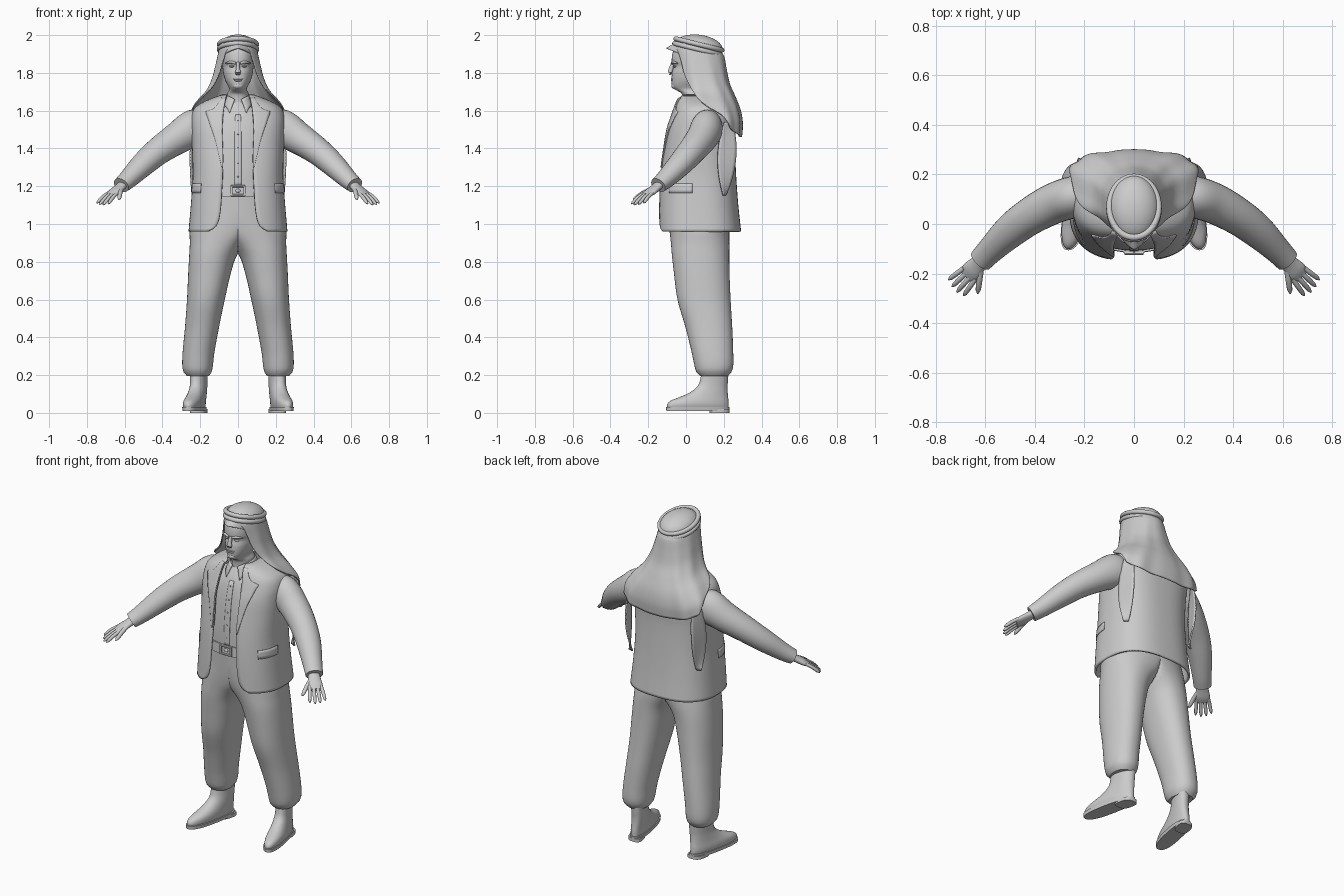
import bpy, bmesh
from math import sin, cos, pi, radians, asin
from mathutils import Vector

cube = bpy.data.objects.get("Cube")
if cube:
    bpy.data.objects.remove(cube, do_unlink=True)

CLAY = (0.6, 0.6, 0.6, 1)
clay = bpy.data.materials.new("clay grey")
clay.use_nodes = True
clay.diffuse_color = CLAY
clay.node_tree.nodes["Principled BSDF"].inputs["Base Color"].default_value = CLAY


def at(rows, k):
    """Smoothly interpolate rows whose first column is the key."""
    k = min(max(k, rows[0][0]), rows[-1][0])
    i = 0
    while i < len(rows) - 2 and k > rows[i + 1][0]:
        i += 1
    a, b = rows[i], rows[i + 1]
    before, after = rows[max(i - 1, 0)], rows[min(i + 2, len(rows) - 1)]
    h = b[0] - a[0]
    t = (k - a[0]) / h
    out = [k]
    for c in range(1, len(a)):
        m0 = (b[c] - before[c]) / (b[0] - before[0]) * h
        m1 = (after[c] - a[c]) / (after[0] - a[0]) * h
        d = b[c] - a[c]
        out.append(a[c] + t * (m0 + t * (3 * d - 2 * m0 - m1 + t * (m0 + m1 - 2 * d))))
    return out


def surface(name, f, nu, nv, closed=True, thick=0, pair=False, sharp=40):
    """Grid surface f(u, v); closed ones wrap in u and get end caps; pairs are mirrored."""
    for label, sx in (("left_", 1), ("right_", -1)) if pair else (("", 1),):
        bm = bmesh.new()
        cols = nu if closed else nu + 1
        grid = []
        for j in range(nv + 1):
            pts = [f(i / nu, j / nv) for i in range(cols)]
            grid.append([bm.verts.new((sx * p[0], p[1], p[2])) for p in pts])
        for r, s in zip(grid, grid[1:]):
            for i in range(nu):
                k = (i + 1) % cols
                bm.faces.new((r[i], r[k], s[k], s[i]))
        if closed:
            bm.faces.new(grid[0])
            bm.faces.new(grid[-1])
        bmesh.ops.recalc_face_normals(bm, faces=bm.faces)
        me = bpy.data.meshes.new(label + name)
        bm.to_mesh(me)
        bm.free()
        me.shade_smooth()
        me.set_sharp_from_angle(angle=radians(sharp))
        me.materials.append(clay)
        ob = bpy.data.objects.new(label + name, me)
        bpy.context.collection.objects.link(ob)
        if thick:
            mod = ob.modifiers.new("thickness", "SOLIDIFY")
            mod.thickness = thick


def bend(value, n):
    return (1 if value > 0 else -1) * abs(value) ** (2 / n)


def section(row, a, n=2, off=0):
    """Point on an upright ring (z, cx, rx, y front, y back); angle 0 is the front."""
    z, cx, rx, y0, y1 = row
    return (cx + (rx + off) * bend(sin(a), n),
            (y0 + y1) / 2 - ((y1 - y0) / 2 + off) * bend(cos(a), n), z)


def loft(name, rows, n=2, nv=24, nu=40, shear=0, pair=False):
    """Stack of rings; paired lofts meet flat at the middle plane."""
    lo, hi = rows[0][0], rows[-1][0]

    def f(u, v):
        x, y, z = section(at(rows, lo + (hi - lo) * v), 2 * pi * u, n)
        x += shear * y
        return max(x, 0) if pair else x, y, z
    surface(name, f, nu, nv, pair=pair)


def tube(name, rows, nv=16, nu=20, **kw):
    """Tube along rows (key, x, y, z, radius sideways, radius upward)."""
    lo, hi = rows[0][0], rows[-1][0]

    def f(u, v):
        k = lo + (hi - lo) * v
        row, e = at(rows, k), (hi - lo) * 0.01
        d = Vector(at(rows, k + e)[1:4]) - Vector(at(rows, k - e)[1:4])
        side = d.cross((0, 0, 1)).normalized()
        up = side.cross(d).normalized()
        return (Vector(row[1:4]) + side * row[4] * cos(2 * pi * u)
                + up * row[5] * sin(2 * pi * u))
    surface(name, f, nu, nv, **kw)


def blob(name, c, r, tilt=0, **kw):
    def f(u, v):
        s = max(sin(pi * v), 0.01)
        x, y, z = r[0] * s * cos(2 * pi * u), r[1] * s * sin(2 * pi * u), -r[2] * cos(pi * v)
        return c[0] + x, c[1] + y * cos(tilt) + z * sin(tilt), c[2] - y * sin(tilt) + z * cos(tilt)
    surface(name, f, 32, 16, **kw)


# Boots: upper, sole and heel
loft("boot_upper", [(.022, .243, .044, -.098, .226), (.045, .244, .049, -.1, .226),
                    (.065, .243, .049, -.08, .225), (.083, .241, .047, -.035, .223),
                    (.105, .239, .045, .015, .221), (.14, .237, .043, .06, .22),
                    (.18, .237, .043, .076, .223), (.24, .237, .046, .083, .226)],
     n=2.2, nv=32, shear=-.2, pair=True)
loft("boot_sole", [(.01, .243, .049, -.104, .229), (.03, .243, .051, -.106, .23)],
     n=2.5, nv=2, shear=-.2, pair=True)
loft("boot_heel", [(0, .243, .043, .125, .23), (.02, .243, .043, .125, .23)],
     n=3, nv=2, shear=-.2, pair=True)

# Trousers: baggy legs gathered at the ankle, widening into a joined seat
loft("trouser_leg", [(.195, .212, .058, .075, .22), (.215, .214, .074, .055, .24),
                     (.25, .214, .081, .045, .25), (.32, .209, .084, .03, .25),
                     (.45, .191, .09, -.002, .245), (.6, .17, .1, -.045, .236),
                     (.75, .149, .114, -.065, .23), (.84, .13, .128, -.075, .229),
                     (.9, .1, .155, -.08, .23), (.97, .045, .21, -.088, .23),
                     (1.05, 0, .235, -.095, .23), (1.2, 0, .2, -.1, .22)],
     n=2.2, nv=48, nu=56, pair=True)

# Shirt with placket and buttons
shirt = [(1.16, 0, .2, -.108, .22), (1.3, 0, .21, -.105, .22), (1.45, 0, .2, -.09, .23),
         (1.55, 0, .18, -.068, .22), (1.61, 0, .12, -.042, .19), (1.645, 0, .06, -.018, .13)]
loft("shirt", shirt, n=2.3)
surface("shirt_placket", lambda u, v: section(at(shirt, 1.2 + .38 * v), .12 * (u - .5), 2.3, .003),
        4, 16, closed=False, thick=.003)
for i in range(5):
    z = 1.25 + i * .075
    blob("shirt_button_%d" % (i + 1), (0, at(shirt, z)[3] - .003, z), (.004, .003, .004))


# Folded shirt collar, open at the throat
def collar(u, v):
    a = u * pi * .97 + .08
    front = (1 - u) ** 4
    return ((.062 + .016 * v) * sin(a) + front * (.012 + .026 * v), .05 - (.08 + .02 * v) * cos(a),
            1.685 - .025 * front - v * (.04 + .035 * front))


surface("shirt_collar", collar, 24, 4, closed=False, thick=.005, pair=True)

# Belt and framed buckle
loft("belt", [(1.145, 0, .21, -.116, .225), (1.205, 0, .21, -.114, .225)], n=2.3, nv=2)
for label, z in (("lower", 1.152), ("upper", 1.2)):
    tube("buckle_%s_bar" % label, [(0, -.036, -.118, z, .006, .006), (1, .036, -.118, z, .006, .006)],
         nv=1, nu=8)
loft("buckle_side", [(1.148, .034, .006, -.124, -.11), (1.204, .034, .006, -.124, -.11)],
     n=4, nv=1, nu=16, pair=True)
blob("buckle_stud", (0, -.116, 1.176), (.014, .007, .01))

# Open jacket
N = 2.6
jacket = [(.96, 0, .262, -.15, .292), (1.1, 0, .25, -.148, .277), (1.25, 0, .24, -.14, .266),
          (1.4, 0, .243, -.12, .26), (1.5, 0, .247, -.103, .264), (1.57, 0, .246, -.08, .264),
          (1.62, 0, .225, -.062, .255), (1.655, 0, .165, -.05, .23), (1.685, 0, .085, -.035, .16)]
opening = [(.96, .16), (.985, .12), (1.05, .097), (1.2, .085), (1.35, .08), (1.5, .084),
           (1.6, .077), (1.685, .062)]


def angle_for(x, z):
    return asin(min(x / at(jacket, z)[2], 1) ** (N / 2))


def coat(u, v):
    z = .96 + .725 * v
    a = angle_for(at(opening, z)[1], z)
    return section(at(jacket, z), a + u * 2 * (pi - a), N)


surface("jacket", coat, 64, 48, closed=False, thick=.012, sharp=60)

# Lapels and pocket flaps follow the jacket surface
lapel_edge = [(1.3, .084), (1.45, .12), (1.57, .16), (1.6, .165), (1.61, .125), (1.67, .085)]


def lapel(u, v):
    z = 1.3 + .37 * v
    inner = at(opening, z)[1] - .002
    x = inner + (max(at(lapel_edge, z)[1], inner + .002) - inner) * u
    return section(at(jacket, z), angle_for(x, z), N, .005)


surface("lapel", lapel, 6, 30, closed=False, thick=.006, pair=True)
surface("pocket_flap", lambda u, v: section(at(jacket, 1.165 + .05 * v), .85 + .65 * u, N, .003),
        12, 3, closed=False, thick=.003, pair=True)

# Sleeves
tube("sleeve", [(0, .17, .125, 1.53, .06, .07), (.12, .23, .113, 1.51, .082, .098),
                (.3, .32, .084, 1.455, .082, .085), (.5, .42, .03, 1.387, .075, .073),
                (.7, .5, -.03, 1.318, .068, .064), (.9, .58, -.107, 1.239, .054, .05),
                (1, .618, -.147, 1.205, .049, .042)], nv=28, nu=28, pair=True)

# Hands
fwd = Vector((.6, -.63, -.6)).normalized()
side = Vector((-.74, -.68, 0)).normalized()
knuckle = Vector((.668, -.206, 1.158))
tube("palm", [(0, .6, -.128, 1.218, .028, .024), (.5, .632, -.165, 1.188, .036, .02),
              (.8, .656, -.192, 1.167, .042, .018), (1, .674, -.211, 1.152, .036, .011)], pair=True)


def finger(name, base, tip, r):
    mid = (base + tip) / 2 + Vector((0, 0, .004))
    tube(name, [(0, *base, r, r), (.5, *mid, r, r), (.9, *base.lerp(tip, .9), r * .8, r * .8),
                (1, *tip, r * .3, r * .3)], nv=8, nu=10, pair=True)


for i, (label, length) in enumerate((("little", .082), ("ring", .095), ("middle", .1), ("index", .09))):
    s = side * (.021 * i - .032)
    base = knuckle + s - fwd * .012
    finger(label + "_finger", base, base + fwd * (length + .012) + s * .4, .0102)
finger("thumb", Vector((.617, -.18, 1.187)), Vector((.63, -.28, 1.13)), .012)

# Head and neck
loft("head", [(1.6, 0, .06, -.02, .13), (1.69, 0, .057, -.022, .12), (1.712, 0, .046, -.058, .12),
              (1.728, 0, .052, -.073, .13), (1.76, 0, .068, -.076, .15), (1.8, 0, .078, -.074, .16),
              (1.835, 0, .082, -.066, .17), (1.86, 0, .084, -.076, .17), (1.92, 0, .086, -.066, .17),
              (1.95, 0, .07, -.04, .15)], n=2.2, nv=40)
tube("nose", [(0, 0, -.069, 1.855, .008, .008), (.6, 0, -.08, 1.82, .011, .012),
              (.9, 0, -.084, 1.8, .016, .011), (1, 0, -.079, 1.79, .01, .004)])
tube("brow", [(0, .012, -.074, 1.85, .006, .006), (.5, .036, -.068, 1.857, .009, .007),
              (1, .066, -.046, 1.85, .004, .004)], pair=True)
blob("eye", (.032, -.058, 1.835), (.014, .01, .006), pair=True)
blob("upper_lip", (0, -.072, 1.768), (.026, .007, .004))
blob("lower_lip", (0, -.071, 1.759), (.021, .008, .005))
blob("chin", (0, -.06, 1.732), (.026, .018, .017))

# Headscarf: crown, draped cloth, forehead fold and hanging tails
TILT = radians(14)
blob("scarf_crown", (0, .066, 1.934), (.1, .13, .068), TILT / 2)
drape = [(0, .1, -.06, .192, 1.955, 1.905, 0), (1, .106, -.066, .204, 1.925, 1.88, 32),
         (2, .12, -.055, .216, 1.87, 1.81, 40), (3, .138, -.045, .232, 1.8, 1.74, 46),
         (4, .168, -.03, .262, 1.735, 1.67, 56), (5, .22, -.01, .288, 1.685, 1.6, 70),
         (6, .257, .03, .298, 1.645, 1.53, 94), (7, .266, .06, .293, 1.61, 1.46, 112)]


def scarf(u, v):
    k, rx, y0, y1, zf, zb, start = at(drape, 7 * v)
    start = radians(max(start, 0))
    a = start + 2 * u * (pi - start)
    fold = .004 * v * cos(10 * a)
    x, y, z = section((0, 0, rx, y0, y1), a, 2 + .9 * v, fold)
    return x, y, (zf + zb) / 2 + (zf - zb) / 2 * cos(a)


surface("headscarf", scarf, 72, 36, closed=False, thick=.007, sharp=60)


def brim(u, v):
    s = abs(2 * u - 1)
    return (.09 * (2 * u - 1), -.06 - .045 * v * (1 - s) + .06 * s ** 2,
            1.957 - .025 * v - .045 * s ** 1.4 * v)


surface("forehead_fold", brim, 20, 6, closed=False, thick=.006)


def tail(u, v):
    half = .046 * sin(pi * min(.1 + .9 * v, .995)) ** .8 + .003
    return (.246 + .01 * sin(pi * v) - .03 * u, .227 - .02 * v + half * (2 * u - 1), 1.54 - .39 * v)


surface("scarf_tail", tail, 6, 24, closed=False, thick=.008, pair=True)

# Two head cords
for label, lift in (("upper", .013), ("lower", -.013)):
    def cord(u, v):
        a, b = 2 * pi * u, 2 * pi * v
        w, z = .013 * cos(b), lift + .013 * sin(b)
        x, y = (.099 + w) * cos(a), (.126 + w) * sin(a)
        return x, .065 + y * cos(TILT) + z * sin(TILT), 1.938 - y * sin(TILT) + z * cos(TILT)
    surface(label + "_head_cord", lambda u, v: cord(v, u), 12, 48)
